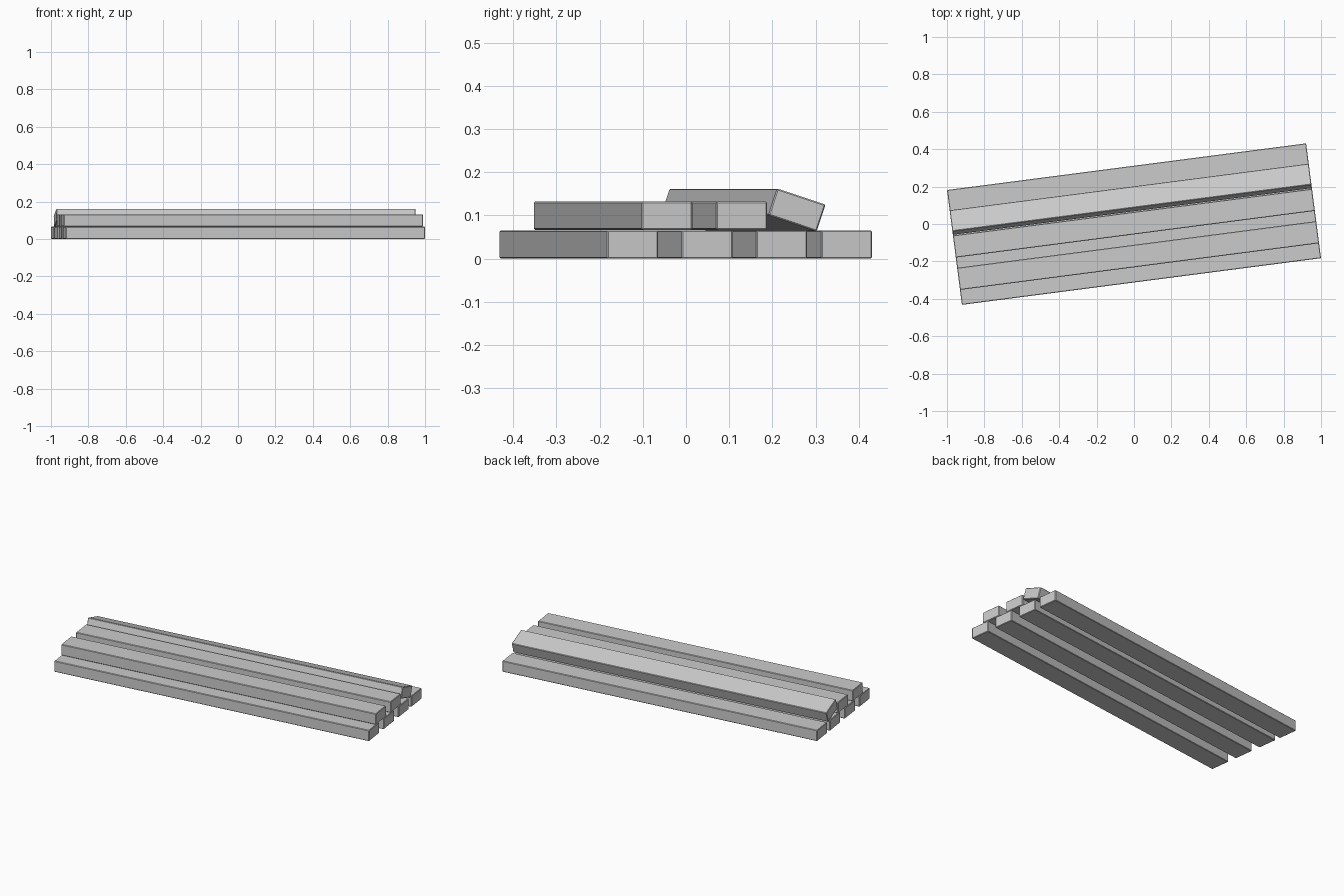
import bpy
from math import radians
from mathutils import Matrix

if "Cube" in bpy.data.objects:
    bpy.data.objects.remove(bpy.data.objects["Cube"])

LENGTH, WIDTH, THICK = 1.936, 0.119, 0.0655
YAW = Matrix.Rotation(radians(7.4), 4, 'Z')


def plank(name, offset, height, tilt=0.0):
    """Sawn plank lying along the stack direction, with lightly eased edges."""
    bpy.ops.mesh.primitive_cube_add(size=1)
    ob = bpy.context.object
    ob.name = name
    ob.data.transform(Matrix.Diagonal((LENGTH, WIDTH, THICK, 1)))
    ob.matrix_world = (YAW @ Matrix.Translation((0, offset, height))
                       @ Matrix.Rotation(radians(tilt), 4, 'X'))
    bevel = ob.modifiers.new("eased_edges", 'BEVEL')
    bevel.width = 0.003
    bevel.segments = 1
    return ob


# Bottom layer: four planks side by side
for i, v in enumerate((-0.2505, -0.0765, 0.098, 0.2495)):
    plank(f"bottom_plank_{i + 1}", v, THICK / 2)

# Second layer: two flat planks
for i, v in enumerate((-0.170, 0.0045)):
    plank(f"upper_plank_{i + 1}", v, THICK * 1.5 + 0.001)

# Loose plank leaning on the second layer
plank("leaning_plank", 0.1335, 0.1125, -18.4)
